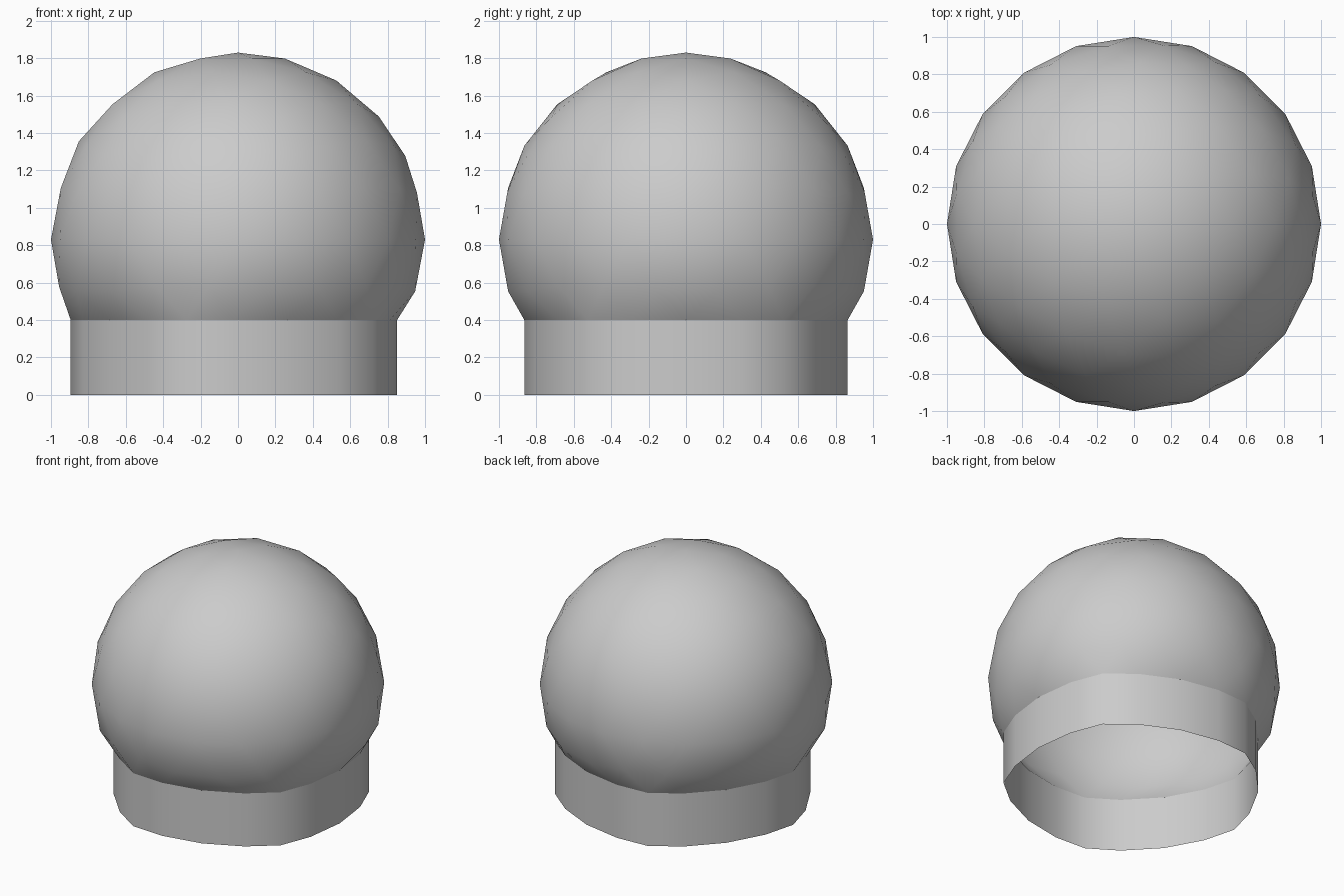
import bpy, bmesh

if "Cube" in bpy.data.objects:
    bpy.data.objects.remove(bpy.data.objects["Cube"])

CENTRE_Z, COLLAR_Z = 0.83, 0.40

bm = bmesh.new()

# Globe: icosphere with its lower cap removed
bmesh.ops.create_icosphere(bm, subdivisions=3, radius=1.0)
bmesh.ops.delete(bm, geom=[v for v in bm.verts if v.co.z < -0.55], context='VERTS')
bmesh.ops.translate(bm, verts=bm.verts[:], vec=(0, 0, CENTRE_Z))

# Flatten the open rim into a level ring
rim = [e for e in bm.edges if e.is_boundary]
for v in {v for e in rim for v in e.verts}:
    v.co.z = COLLAR_Z

# Collar: rim pulled straight down to the ground, open underneath
new = bmesh.ops.extrude_edge_only(bm, edges=rim)['geom']
for v in new:
    if isinstance(v, bmesh.types.BMVert):
        v.co.z = 0.0

# Smooth shading with a crisp crease between globe and collar
bmesh.ops.recalc_face_normals(bm, faces=bm.faces[:])
for f in bm.faces:
    f.smooth = True
for e in bm.edges:
    if all(abs(v.co.z - COLLAR_Z) < 1e-4 for v in e.verts):
        e.smooth = False

mesh = bpy.data.meshes.new("globe_helmet")
bm.to_mesh(mesh)
bm.free()
obj = bpy.data.objects.new("globe_helmet", mesh)
bpy.context.collection.objects.link(obj)
